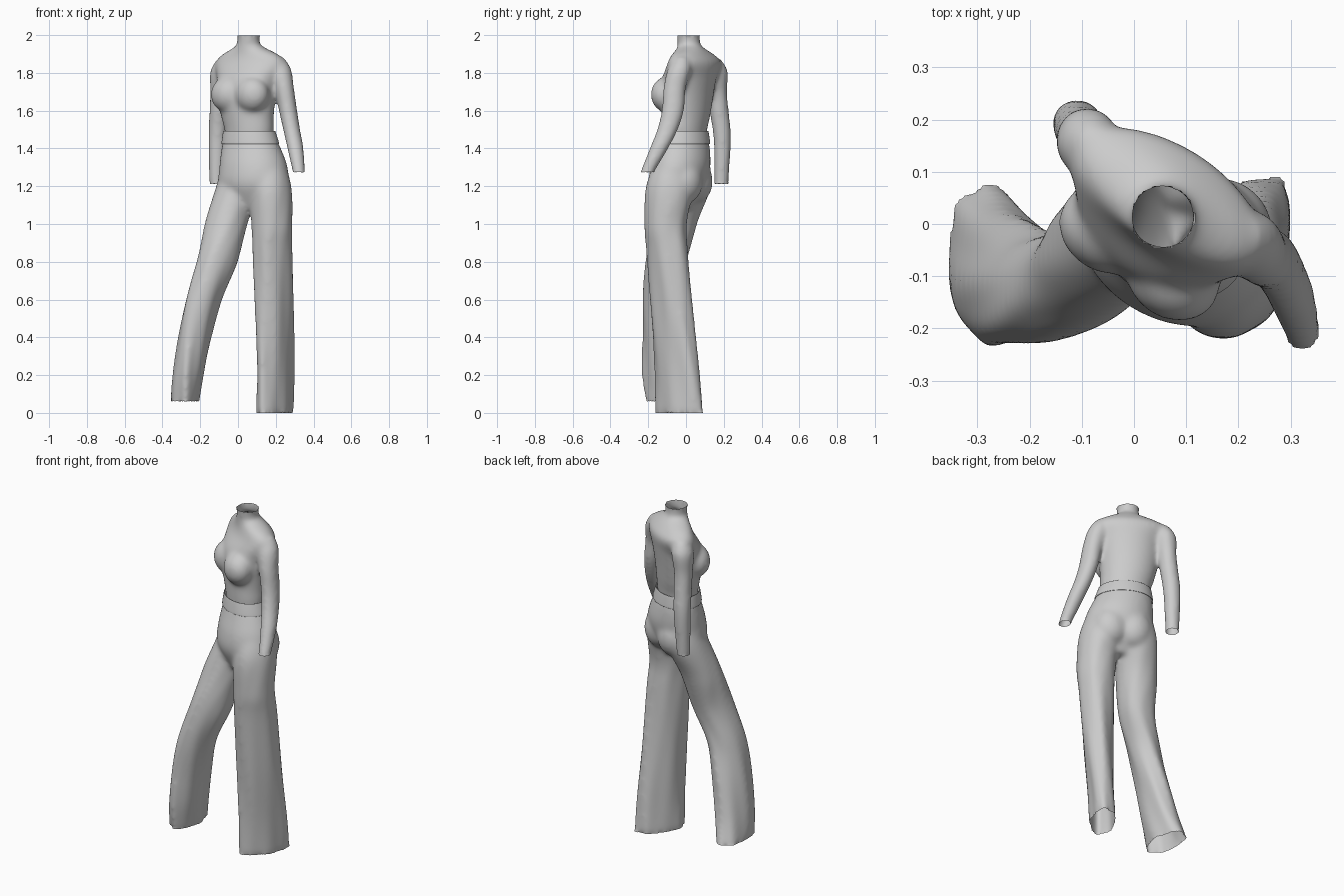
import bpy
import bmesh
from math import sin, cos, pi, radians
from mathutils import Matrix, Vector

default = bpy.data.objects.get("Cube")
if default:
    bpy.data.objects.remove(default, do_unlink=True)

fabric = bpy.data.materials.new("grey fabric")
fabric.use_nodes = True
grey = (0.6, 0.6, 0.6, 1)
fabric.diffuse_color = grey
fabric.node_tree.nodes["Principled BSDF"].inputs["Base Color"].default_value = grey


def smooth_path(stations, steps=8):
    """Catmull-Rom interpolation through the stations."""
    path = []
    last = len(stations) - 1
    for i in range(last):
        before, start = stations[max(i - 1, 0)], stations[i]
        end, after = stations[i + 1], stations[min(i + 2, last)]
        for k in range(steps):
            t = k / steps
            path.append([
                b + t * (c - a) / 2
                + t * t * (2 * a - 5 * b + 4 * c - d) / 2
                + t ** 3 * (3 * b - a - 3 * c + d) / 2
                for a, b, c, d in zip(before, start, end, after)])
    path.append(stations[-1])
    return path


def loft(bm, stations, fold=0, sides=48, capped=True):
    """Stack turned ellipses; a station is (z, x, y, half width, half depth, turn)."""
    rings = []
    path = smooth_path(stations)
    for i, (z, x, y, wide, deep, turn) in enumerate(path):
        amount = fold * i / len(path)
        turn = radians(turn)
        ring = []
        for k in range(sides):
            angle = 2 * pi * k / sides
            ripple = 1 + amount * (cos(5 * angle + 6 * z) + 0.6 * cos(8 * angle - 4 * z))
            u, v = wide * cos(angle) * ripple, deep * sin(angle) * ripple
            ring.append(bm.verts.new((x + u * cos(turn) - v * sin(turn),
                                      y + u * sin(turn) + v * cos(turn), z)))
        rings.append(ring)
    for low, high in zip(rings, rings[1:]):
        for k in range(sides):
            n = (k + 1) % sides
            bm.faces.new((low[k], low[n], high[n], high[k]))
    if capped:
        bm.faces.new(rings[0])
        bm.faces.new(rings[-1])


def ball(bm, centre, size, turn):
    matrix = (Matrix.Translation(Vector(centre))
              @ Matrix.Rotation(radians(turn), 4, "Z")
              @ Matrix.Diagonal((*size, 1)))
    bmesh.ops.create_uvsphere(bm, u_segments=32, v_segments=16, radius=1, matrix=matrix)


def add_object(name, bm):
    bmesh.ops.recalc_face_normals(bm, faces=bm.faces[:])
    mesh = bpy.data.meshes.new(name)
    bm.to_mesh(mesh)
    bm.free()
    ob = bpy.data.objects.new(name, mesh)
    bpy.context.collection.objects.link(ob)
    mesh.materials.append(fabric)
    mesh.shade_smooth()
    return ob


def garment(name, bm, openings, passes, voxel=0.009):
    """Fuse overlapping parts into one cloth surface and open its ends."""
    ob = add_object(name, bm)
    remesh = ob.modifiers.new("fuse", "REMESH")
    remesh.mode = "VOXEL"
    remesh.voxel_size = voxel
    graph = bpy.context.evaluated_depsgraph_get()
    fused = bpy.data.meshes.new_from_object(ob.evaluated_get(graph))
    ob.modifiers.clear()
    cloth = bmesh.new()
    cloth.from_mesh(fused)
    cloth.normal_update()
    caps = [f for f in cloth.faces if abs(f.normal.z) > 0.8
            and any(abs(f.calc_center_median().z - z) < 0.012 for z in openings)]
    bmesh.ops.delete(cloth, geom=caps, context="FACES")
    for _ in range(passes):
        inner = [v for v in cloth.verts if not v.is_boundary]
        bmesh.ops.smooth_vert(cloth, verts=inner, factor=0.5,
                              use_axis_x=True, use_axis_y=True, use_axis_z=True)
    cloth.to_mesh(ob.data)
    cloth.free()
    ob.data.shade_smooth()


# Sweater: torso with high neck, bust and two sleeves
bm = bmesh.new()
loft(bm, [
    (1.45, .06, -.008, .134, .104, -33),
    (1.51, .058, -.005, .14, .109, -33),
    (1.57, .05, .002, .149, .115, -33),
    (1.68, .045, .008, .165, .125, -33),
    (1.77, .052, .018, .177, .126, -33),
    (1.85, .064, .044, .208, .107, -32),
    (1.895, .065, .037, .17, .086, -31),
    (1.93, .06, .024, .095, .07, -25),
    (1.955, .055, .015, .06, .06, 0),
    (2, .055, .013, .064, .062, 0)])
for side in (-1, 1):
    ball(bm, (.01 + side * .064, -.056 - side * .045, 1.685), (.096, .081, .095), -35)
loft(bm, [
    (1.885, .212, -.02, .03, .03, 0),
    (1.82, .222, -.035, .06, .062, 0),
    (1.72, .245, -.06, .052, .06, 0),
    (1.6, .265, -.07, .049, .06, 0),
    (1.5, .284, -.098, .046, .056, 0),
    (1.4, .304, -.143, .044, .05, 0),
    (1.27, .323, -.208, .034, .038, 0)])
loft(bm, [
    (1.88, -.075, .15, .03, .03, 0),
    (1.81, -.087, .156, .06, .066, 0),
    (1.7, -.097, .163, .051, .055, 0),
    (1.6, -.102, .175, .05, .052, 0),
    (1.45, -.109, .192, .048, .047, 0),
    (1.21, -.115, .187, .038, .038, 0)])
garment("sweater", bm, (1.21, 1.27, 1.45, 2), passes=16)

# Trousers: hips, seat and two wide legs
bm = bmesh.new()
loft(bm, [
    (1.47, .06, -.008, .142, .11, -33),
    (1.4, .07, -.014, .166, .13, -31),
    (1.3, .082, -.03, .188, .15, -27),
    (1.2, .08, -.045, .186, .138, -25),
    (1.08, .08, -.055, .09, .075, -25)])
for side in (-1, 1):
    ball(bm, (.107 + side * .06, .026 - side * .026, 1.225), (.1, .088, .115), -25)
loft(bm, [
    (1.38, .155, -.055, .075, .085, 0),
    (1.2, .174, -.085, .108, .127, -10),
    (1, .18, -.107, .106, .114, -30),
    (.85, .184, -.098, .097, .119, -40),
    (.5, .194, -.072, .083, .128, -38),
    (.2, .198, -.045, .071, .139, -35),
    (0, .195, -.033, .07, .146, -33)], fold=.045)
loft(bm, [
    (1.38, .02, .015, .075, .085, 0),
    (1.2, -.006, .003, .11, .127, 0),
    (1, -.063, -.056, .113, .116, -20),
    (.8, -.109, -.104, .1, .119, -45),
    (.6, -.181, -.124, .09, .112, -30),
    (.4, -.228, -.112, .084, .122, -18),
    (.2, -.263, -.094, .08, .135, -8),
    (.06, -.284, -.064, .075, .143, 0)], fold=.045)
garment("trousers", bm, (0, .06, 1.47), passes=16)

# Waistband: a band standing slightly proud, turned in at the top
bm = bmesh.new()
loft(bm, [
    (1.425, .065, -.01, .158, .125, -32),
    (1.43, .065, -.01, .161, .128, -32),
    (1.485, .06, -.008, .148, .118, -33),
    (1.492, .06, -.008, .144, .114, -33),
    (1.47, .06, -.008, .138, .108, -33)], capped=False)
add_object("waistband", bm)
